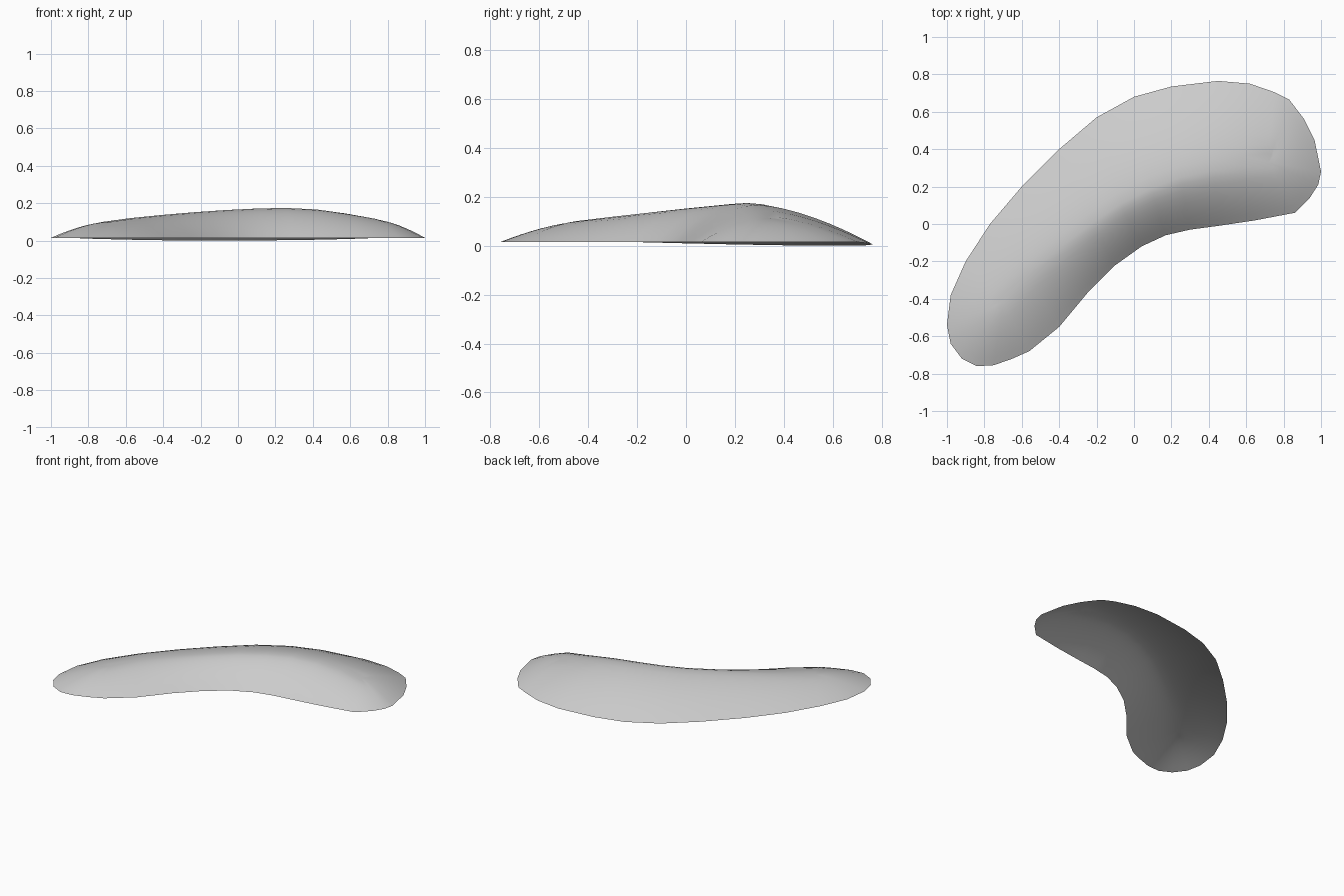
import bpy
import bmesh
import math
from mathutils import Vector

cube = bpy.data.objects.get("Cube")
if cube:
    bpy.data.objects.remove(cube, do_unlink=True)

# Stations along the curved shell: outer rim, ridge and inner rim
OUTER = [(-.9, -.2), (-.77, 0), (-.6, .2), (-.4, .4), (-.2, .57),
         (0, .68), (.2, .735), (.45, .765), (.62, .75), (.75, .705)]
RIDGE = [(-.7, -.42, .1), (-.57, -.27, .124), (-.4, -.13, .14), (-.23, 0, .155), (-.07, .11, .166),
         (.09, .19, .174), (.25, .25, .18), (.42, .285, .172), (.58, .31, .148), (.72, .33, .115)]
INNER = [(-.56, -.68), (-.4, -.55), (-.25, -.37), (-.1, -.22), (.04, -.12),
         (.17, -.06), (.3, -.03), (.45, -.01), (.65, .02), (.86, .06)]
# Rounded ends, each running from the inner to the outer rim or back
LEFT_END = [(-.65, -.72), (-.75, -.755), (-.84, -.76), (-.92, -.72), (-.98, -.64), (-1, -.54), (-.98, -.38)]
RIGHT_END = [(.83, .665), (.91, .56), (.965, .45), (1, .28), (.985, .21), (.94, .14)]

RIM_HEIGHT = .015
STEPS = 8
BULGE = 1.6


def rim_loop():
    """Closed rim as (rim point, index of its ridge point) pairs."""
    last = len(RIDGE) - 1
    loop = []
    for i, (x, y) in enumerate(OUTER):
        dip = RIM_HEIGHT * math.sin(math.pi * i / last)
        loop.append((Vector((x, y, RIM_HEIGHT - dip)), i))
    loop += [(Vector((x, y, RIM_HEIGHT)), last) for x, y in RIGHT_END]
    for i in range(last, -1, -1):
        loop.append((Vector((*INNER[i], RIM_HEIGHT)), i))
    loop += [(Vector((x, y, RIM_HEIGHT)), 0) for x, y in LEFT_END]
    return loop


def build_shell():
    """Rings of faces rising from the rim to the shared ridge."""
    bm = bmesh.new()
    ridge = [bm.verts.new(p) for p in RIDGE]
    columns = []
    for rim, i in rim_loop():
        column = []
        for step in range(STEPS):
            s = step / STEPS
            point = rim.lerp(ridge[i].co, s)
            rise = 1 - (1 - s) ** BULGE
            point.z = rim.z + (ridge[i].co.z - rim.z) * rise
            column.append(bm.verts.new(point))
        columns.append(column + [ridge[i]])
    for a, b in zip(columns, columns[1:] + columns[:1]):
        for k in range(STEPS):
            corners = [a[k], a[k + 1], b[k + 1], b[k]]
            bm.faces.new(list(dict.fromkeys(corners)))
    # Relax the interior so the ridge blends softly
    inside = [v for v in bm.verts if not v.is_boundary]
    for _ in range(2):
        bmesh.ops.smooth_vert(bm, verts=inside, factor=.4,
                              use_axis_x=False, use_axis_y=False, use_axis_z=True)
    bmesh.ops.recalc_face_normals(bm, faces=bm.faces)
    if sum(f.normal.z for f in bm.faces) < 0:
        bmesh.ops.reverse_faces(bm, faces=bm.faces)
    mesh = bpy.data.meshes.new("curved_shell")
    bm.to_mesh(mesh)
    bm.free()
    return mesh


# Single plain grey for the whole shell
grey = bpy.data.materials.new("light_grey")
grey.use_nodes = True
colour = (.6, .6, .6, 1)
grey.diffuse_color = colour
grey.node_tree.nodes["Principled BSDF"].inputs["Base Color"].default_value = colour

shell = bpy.data.objects.new("curved_shell", build_shell())
shell.data.materials.append(grey)
bpy.context.collection.objects.link(shell)
bpy.context.view_layer.objects.active = shell
shell.select_set(True)
bpy.ops.object.shade_smooth_by_angle()
